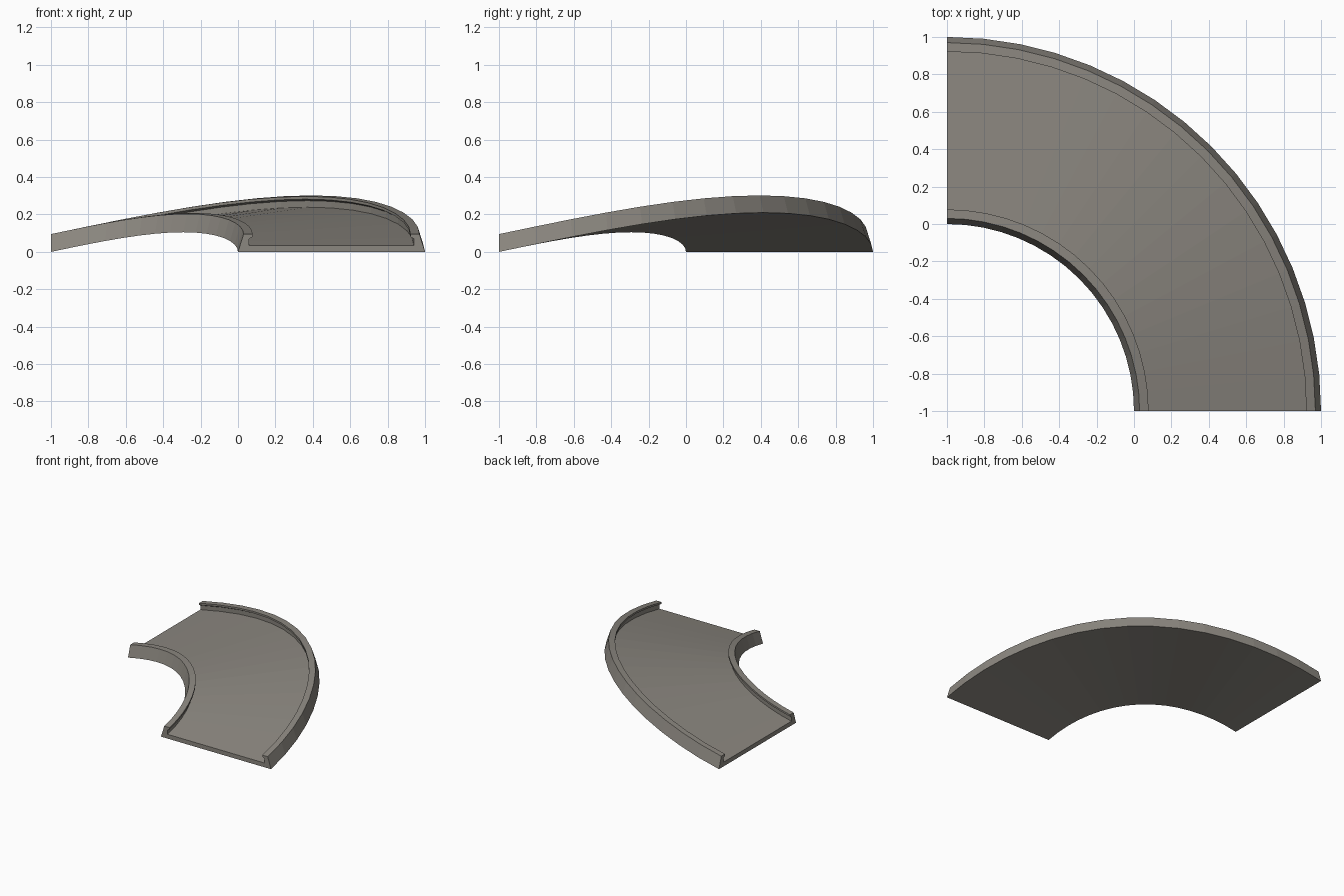
import bpy, bmesh, math

if "Cube" in bpy.data.objects:
    bpy.data.objects.remove(bpy.data.objects["Cube"])

SEGMENTS = 16
RISE = 0.105   # mid-bend lift per unit of radius, so the track is banked

stone = bpy.data.materials.new("warm grey")
stone.diffuse_color = (0.26, 0.243, 0.215, 1)
stone.use_nodes = True
stone.node_tree.nodes["Principled BSDF"].inputs["Base Color"].default_value = stone.diffuse_color

# Track cross-section: half profile (distance from edge, height), mirrored
half = [(0.0, 0.0), (0.03, 0.095), (0.078, 0.095), (0.078, 0.08),
        (0.06, 0.07), (0.06, 0.035)]
profile = [(1 + d, h) for d, h in half] + [(2 - d, h) for d, h in reversed(half)]

# Sweep the profile through a quarter bend around the corner (-1, -1)
bm = bmesh.new()
rings = []
for i in range(SEGMENTS + 1):
    a = math.pi / 2 * i / SEGMENTS
    rings.append([bm.verts.new((r * math.cos(a) - 1, r * math.sin(a) - 1,
                                h + RISE * r * math.sin(2 * a)))
                  for r, h in profile])
n = len(profile)
for p, q in zip(rings, rings[1:]):
    for j in range(n):
        k = (j + 1) % n
        bm.faces.new((p[j], p[k], q[k], q[j]))

# End caps
bm.faces.new(rings[0])
bm.faces.new(list(reversed(rings[-1])))
bmesh.ops.recalc_face_normals(bm, faces=bm.faces[:])

mesh = bpy.data.meshes.new("banked_track_bend")
bm.to_mesh(mesh)
bm.free()
mesh.materials.append(stone)
track = bpy.data.objects.new("banked_track_bend", mesh)
bpy.context.collection.objects.link(track)
